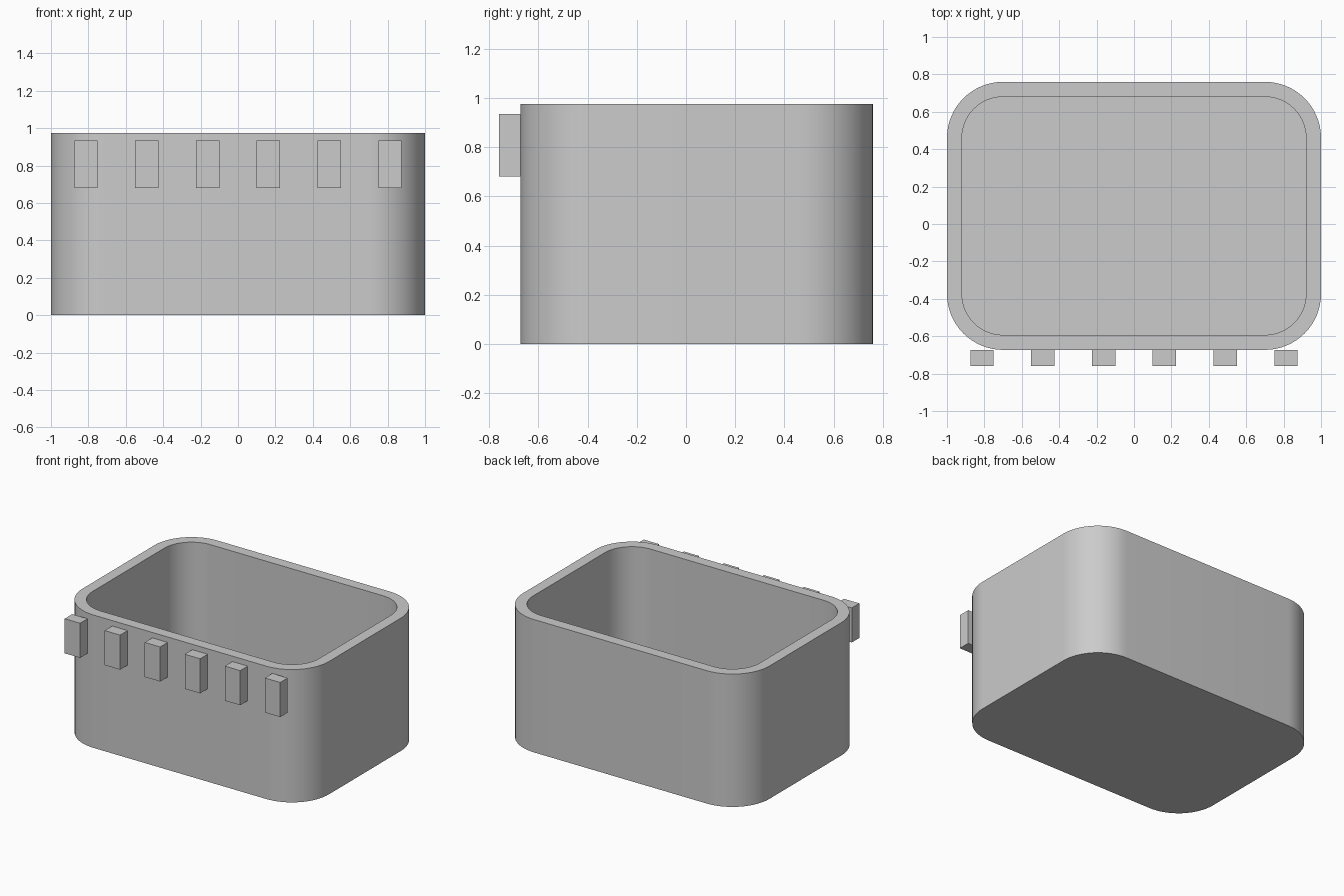
import bpy, bmesh
from math import sin, cos, pi, radians

cube = bpy.data.objects.get("Cube")
if cube:
    bpy.data.objects.remove(cube, do_unlink=True)

grey = bpy.data.materials.new("plain_grey")
grey.use_nodes = True
colour = (0.6, 0.6, 0.6, 1)
grey.diffuse_color = colour
grey.node_tree.nodes["Principled BSDF"].inputs["Base Color"].default_value = colour

HALF_X, FRONT, BACK = 1.0, -0.673, 0.76
HEIGHT, WALL, RADIUS = 0.975, 0.08, 0.3
CORNER_STEPS = 16


def add_object(name, bm):
    bmesh.ops.recalc_face_normals(bm, faces=bm.faces)
    mesh = bpy.data.meshes.new(name)
    bm.to_mesh(mesh)
    bm.free()
    mesh.materials.append(grey)
    obj = bpy.data.objects.new(name, mesh)
    bpy.context.collection.objects.link(obj)
    return obj


def rounded_ring(bm, inset, z):
    """Rounded rectangle of vertices, moved inwards by inset."""
    r = RADIUS - inset
    x, back, front = HALF_X - RADIUS, BACK - RADIUS, FRONT + RADIUS
    ring = []
    for i, (cx, cy) in enumerate([(x, back), (-x, back), (-x, front), (x, front)]):
        for s in range(CORNER_STEPS + 1):
            a = (i + s / CORNER_STEPS) * pi / 2
            ring.append(bm.verts.new((cx + r * cos(a), cy + r * sin(a), z)))
    return ring


# Open tub: outer wall, rim, inner wall, with a flat base and floor
bm = bmesh.new()
rings = [rounded_ring(bm, inset, z) for inset, z in
         [(0, 0), (0, HEIGHT), (WALL, HEIGHT), (WALL, WALL)]]
for a, b in zip(rings, rings[1:]):
    for i in range(len(a)):
        j = (i + 1) % len(a)
        bm.faces.new((a[i], a[j], b[j], b[i]))
bm.faces.new(rings[0])
bm.faces.new(rings[-1])
tub = add_object("tub", bm)
bpy.ops.object.select_all(action="DESELECT")
tub.select_set(True)
bpy.context.view_layer.objects.active = tub
bpy.ops.object.shade_smooth_by_angle(angle=radians(30))

# Row of small blocks along the front, below the rim
for n in range(6):
    bm = bmesh.new()
    bmesh.ops.create_cube(bm, size=1)
    block = add_object(f"front_block_{n + 1}", bm)
    block.scale = (0.125, 0.087, 0.254)
    block.location = ((n - 2.5) * 0.325, -0.7165, 0.808)
